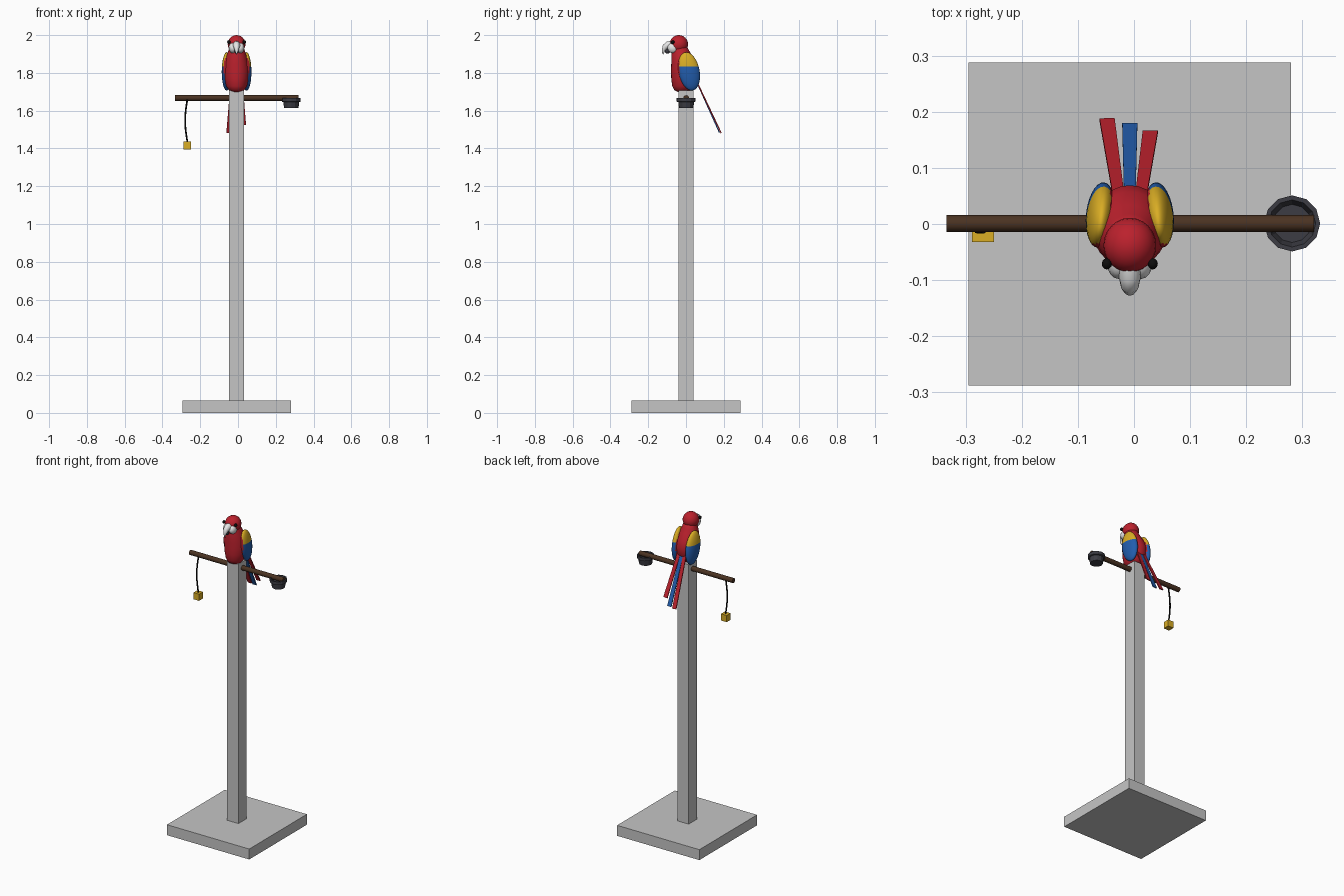
import bpy, bmesh, math
from mathutils import Vector, Matrix

if "Cube" in bpy.data.objects:
    bpy.data.objects.remove(bpy.data.objects["Cube"])

XC = -0.0075  # centre line of the stand and bird


def mat(name, r, g, b):
    m = bpy.data.materials.new(name)
    m.diffuse_color = (r, g, b, 1)
    m.use_nodes = True
    m.node_tree.nodes["Principled BSDF"].inputs["Base Color"].default_value = m.diffuse_color
    return m


GREY = mat("stand grey", 0.56, 0.56, 0.56)
BROWN = mat("wood brown", 0.07, 0.033, 0.016)
DARK = mat("cup charcoal", 0.045, 0.045, 0.056)
BLACK = mat("black", 0.004, 0.004, 0.004)
RED = mat("feather red", 0.50, 0.015, 0.026)
YELLOW = mat("feather yellow", 0.70, 0.42, 0.018)
BLUE = mat("feather blue", 0.016, 0.11, 0.42)
WHITE = mat("face white", 0.80, 0.80, 0.80)


def finish(name, bm, mats, smooth=None):
    bmesh.ops.recalc_face_normals(bm, faces=bm.faces)
    me = bpy.data.meshes.new(name)
    bm.to_mesh(me)
    bm.free()
    for m in mats:
        me.materials.append(m)
    ob = bpy.data.objects.new(name, me)
    bpy.context.collection.objects.link(ob)
    if smooth:
        bpy.ops.object.select_all(action='DESELECT')
        ob.select_set(True)
        bpy.context.view_layer.objects.active = ob
        bpy.ops.object.shade_smooth_by_angle(angle=math.radians(smooth))
    return ob


def box(name, lo, hi, m):
    bm = bmesh.new()
    lo, hi = Vector(lo), Vector(hi)
    bmesh.ops.create_cube(bm, size=1, matrix=Matrix.Translation((lo + hi) / 2)
                          @ Matrix.Diagonal((*(hi - lo), 1)))
    return finish(name, bm, [m])


def ball(name, c, r, m, tilt=0, seg=24):
    bm = bmesh.new()
    bmesh.ops.create_uvsphere(bm, u_segments=seg, v_segments=seg // 2, radius=1,
                              matrix=Matrix.Translation(c) @ Matrix.Rotation(tilt, 4, 'X')
                              @ Matrix.Diagonal((*r, 1)))
    return finish(name, bm, [m], 60)


def loft(name, rings, n, m, smooth=None):
    """Rings of (centre, u axis, v axis), joined and capped."""
    bm = bmesh.new()
    loops = []
    for c, u, v in rings:
        loops.append([bm.verts.new(Vector(c) + Vector(u) * math.cos(2 * math.pi * i / n)
                                   + Vector(v) * math.sin(2 * math.pi * i / n)) for i in range(n)])
    for a, b in zip(loops, loops[1:]):
        for i in range(n):
            bm.faces.new((a[i], a[(i + 1) % n], b[(i + 1) % n], b[i]))
    bm.faces.new(loops[0])
    bm.faces.new(loops[-1])
    return finish(name, bm, [m], smooth)


# Stand
box("base", (-0.295, -0.288, 0), (0.28, 0.288, 0.066), GREY)
box("post", (XC - 0.039, -0.041, 0.06), (XC + 0.039, 0.04, 1.706), GREY)

# Perch bar
loft("perch", [((x, 0.001, 1.667), (0, 0.015, 0), (0, 0, 0.015)) for x in (-0.334, 0.321)],
     16, BROWN, 40)

# Food cup: rim, tapered wall and shallow bowl
cup = [(0.038, 1.613), (0.042, 1.645), (0.05, 1.648), (0.05, 1.667), (0.042, 1.667), (0.034, 1.645)]
loft("food_cup", [((0.282, 0.001, z), (r, 0, 0), (0, r, 0)) for r, z in cup], 12, DARK)

# Hanging toy
cord = []
for i in range(9):
    t = i / 8
    cord.append(((-0.268 - 0.012 * math.sin(math.pi * t), -0.0125, 1.66 - 0.225 * t),
                 (0.0045, 0, 0), (0, 0.0045, 0)))
loft("toy_cord", cord, 8, BLACK, 40)
box("toy_block", (-0.289, -0.032, 1.395), (-0.25, 0.007, 1.437), YELLOW)

# Body: z, centre y, half width, half depth
body = [(1.70, -0.02, 0.025, 0.025), (1.708, -0.02, 0.04, 0.042), (1.73, -0.013, 0.055, 0.06),
        (1.77, -0.006, 0.065, 0.072), (1.81, -0.005, 0.068, 0.074), (1.85, -0.01, 0.063, 0.068),
        (1.89, -0.022, 0.053, 0.056), (1.915, -0.028, 0.044, 0.046), (1.95, -0.035, 0.034, 0.036)]
loft("body", [((XC, y, z), (a, 0, 0), (0, b, 0)) for z, y, a, b in body], 28, RED, 70)

# Head, face and beak
ball("head", (XC, -0.038, 1.952), (0.047, 0.049, 0.048), RED)
for s, side in ((-1, "left"), (1, "right")):
    ball(side + "_cheek", (XC + s * 0.02, -0.068, 1.932), (0.021, 0.03, 0.028), WHITE, 0, 16)
    ball(side + "_eye", (XC + s * 0.041, -0.071, 1.963), (0.009, 0.01, 0.01), BLACK, 0, 12)
beak = [(-0.075, 1.948, 0.021, 0.022, 0.0), (-0.098, 1.946, 0.019, 0.02, 0.25),
        (-0.111, 1.937, 0.016, 0.016, 0.8), (-0.118, 1.922, 0.011, 0.010, 1.3),
        (-0.121, 1.908, 0.006, 0.006, 1.5), (-0.121, 1.898, 0.0015, 0.0015, 1.57)]
loft("upper_beak", [((XC, y, z), (w, 0, 0), (0, -h * math.sin(a), h * math.cos(a)))
                    for y, z, w, h, a in beak], 14, WHITE, 60)
ball("lower_beak", (XC, -0.098, 1.915), (0.011, 0.014, 0.013), DARK, 0, 12)

# Folded wings: yellow above, blue below, red at shoulder and inner edge
for s, side in ((-1, "left"), (1, "right")):
    bm = bmesh.new()
    M = (Matrix.Translation((XC + s * 0.052, 0.016, 1.808)) @ Matrix.Rotation(0.2, 4, 'X')
         @ Matrix.Rotation(s * 0.12, 4, 'Z') @ Matrix.Diagonal((0.026, 0.056, 0.103, 1)))
    bmesh.ops.create_uvsphere(bm, u_segments=28, v_segments=18, radius=1, matrix=M)
    bmesh.ops.bisect_plane(bm, geom=bm.verts[:] + bm.edges[:] + bm.faces[:],
                           plane_co=(0, 0, 1.834), plane_no=(0, 0, 1))
    for f in bm.faces:
        c = f.calc_center_median()
        if abs(c.x - XC) < 0.034 or c.y < -0.034:
            f.material_index = 0
        else:
            f.material_index = 1 if c.z > 1.834 else 2
    finish(side + "_wing", bm, [RED, YELLOW, BLUE], 60)

# Tail feathers: flat tapering strips
for name, bx, tip, m in (("left_tail_feather", -0.026, (-0.048, 0.186, 1.482), RED),
                         ("middle_tail_feather", XC, (XC, 0.177, 1.484), BLUE),
                         ("right_tail_feather", 0.011, (0.029, 0.164, 1.525), RED)):
    a, b = Vector((bx, 0.04, 1.79)), Vector(tip)
    d = (b - a).normalized()
    u = (Vector((1, 0, 0)) - d * d.x).normalized()
    n = u.cross(d) * 0.003
    bm = bmesh.new()
    vs = [[bm.verts.new(p + u * w * i + n * j) for i, j in ((-1, -1), (1, -1), (1, 1), (-1, 1))]
          for p, w in ((a, 0.010), (b, 0.0135))]
    for i in range(4):
        bm.faces.new((vs[0][i], vs[0][(i + 1) % 4], vs[1][(i + 1) % 4], vs[1][i]))
    bm.faces.new(vs[0])
    bm.faces.new(vs[1])
    finish(name, bm, [m])
